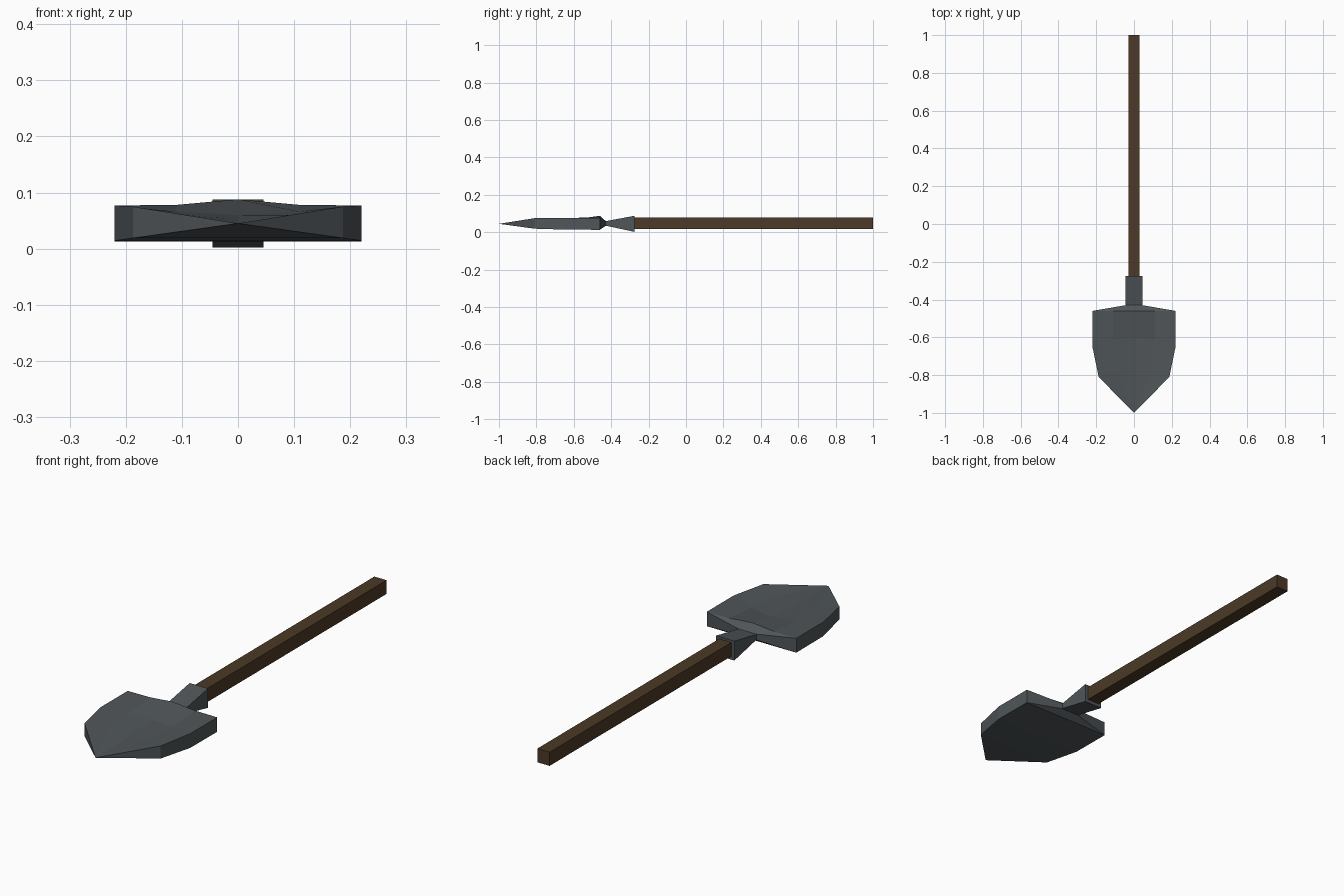
import bpy, bmesh

cube = bpy.data.objects.get("Cube")
if cube:
    bpy.data.objects.remove(cube, do_unlink=True)


def material(name, color):
    m = bpy.data.materials.new(name)
    m.use_nodes = True
    m.diffuse_color = (*color, 1)
    bsdf = m.node_tree.nodes["Principled BSDF"]
    bsdf.inputs["Base Color"].default_value = (*color, 1)
    bsdf.inputs["Roughness"].default_value = 0.8
    return m


steel = material("dark steel", (0.08, 0.092, 0.1))
wood = material("brown wood", (0.072, 0.042, 0.02))


def finish(name, bm, mat):
    bmesh.ops.recalc_face_normals(bm, faces=bm.faces)
    me = bpy.data.meshes.new(name)
    bm.to_mesh(me)
    bm.free()
    me.materials.append(mat)
    ob = bpy.data.objects.new(name, me)
    bpy.context.collection.objects.link(ob)


def bar(name, mat, sections):
    """Loft rectangles given as (y, half width, low z, high z)."""
    bm = bmesh.new()
    rings = [[bm.verts.new(p) for p in ((-w, y, a), (w, y, a), (w, y, b), (-w, y, b))]
             for y, w, a, b in sections]
    for r, s in zip(rings, rings[1:]):
        for i in range(4):
            j = (i + 1) % 4
            bm.faces.new((r[i], r[j], s[j], s[i]))
    bm.faces.new(rings[0])
    bm.faces.new(rings[-1])
    finish(name, bm, mat)


# Square wooden shaft and flared socket
bar("handle", wood, [(-0.3, 0.03, 0.017, 0.078), (1.0, 0.03, 0.017, 0.078)])
bar("socket", steel, [(-0.44, 0.045, 0.034, 0.06), (-0.425, 0.045, 0.034, 0.06),
                      (-0.275, 0.045, 0.002, 0.088)])

# Blade: rows of (half width, edge y, centre y, low z, edge z, mid z, centre z)
rows = [(0.22, -0.46, -0.46, 0.013, 0.077, 0.078, 0.088),
        (0.22, -0.65, -0.60, 0.014, 0.077, 0.066, 0.060),
        (0.187, -0.81, -0.77, 0.019, 0.075, 0.060, 0.052)]
bm = bmesh.new()
top, bottom = [], []
for w, ye, yc, low, ze, zm, zc in rows:
    heights = (ze, zm, zc, zm, ze)
    t = []
    for i, z in enumerate(heights):
        f = (i - 2) / 2
        t.append(bm.verts.new((w * f, yc + (ye - yc) * f * f, z)))
    top.append(t)
    bottom.append([bm.verts.new((s * w, ye, low)) for s in (-1, 1)])
tip = bm.verts.new((0, -1, 0.045))

# Dished upper face, flat underside and side walls
for r in range(2):
    for i in range(4):
        bm.faces.new((top[r][i], top[r][i + 1], top[r + 1][i + 1], top[r + 1][i]))
    bm.faces.new((*bottom[r], bottom[r + 1][1], bottom[r + 1][0]))
    for side, i in ((0, 0), (1, 4)):
        bm.faces.new((top[r][i], top[r + 1][i], bottom[r + 1][side], bottom[r][side]))

# Faces that taper to the point
for i in range(4):
    bm.faces.new((top[2][i], top[2][i + 1], tip))
bm.faces.new((*bottom[2], tip))
for side, i in ((0, 0), (1, 4)):
    bm.faces.new((top[2][i], bottom[2][side], tip))

# Wedge-shaped back running into the neck
high = [bm.verts.new((x, -0.43, 0.06)) for x in (-0.045, 0.045)]
low = [bm.verts.new((x, -0.43, 0.034)) for x in (-0.045, 0.045)]
t, b = top[0], bottom[0]
for tri in ((t[0], t[1], high[0]), (t[1], t[2], high[0]), (t[2], high[1], high[0]),
            (t[2], t[3], high[1]), (t[3], t[4], high[1])):
    bm.faces.new(tri)
bm.faces.new((b[0], b[1], low[1], low[0]))
bm.faces.new((high[0], high[1], low[1], low[0]))
for side, i in ((0, 0), (1, 4)):
    bm.faces.new((t[i], high[side], low[side], b[side]))
finish("blade", bm, steel)
